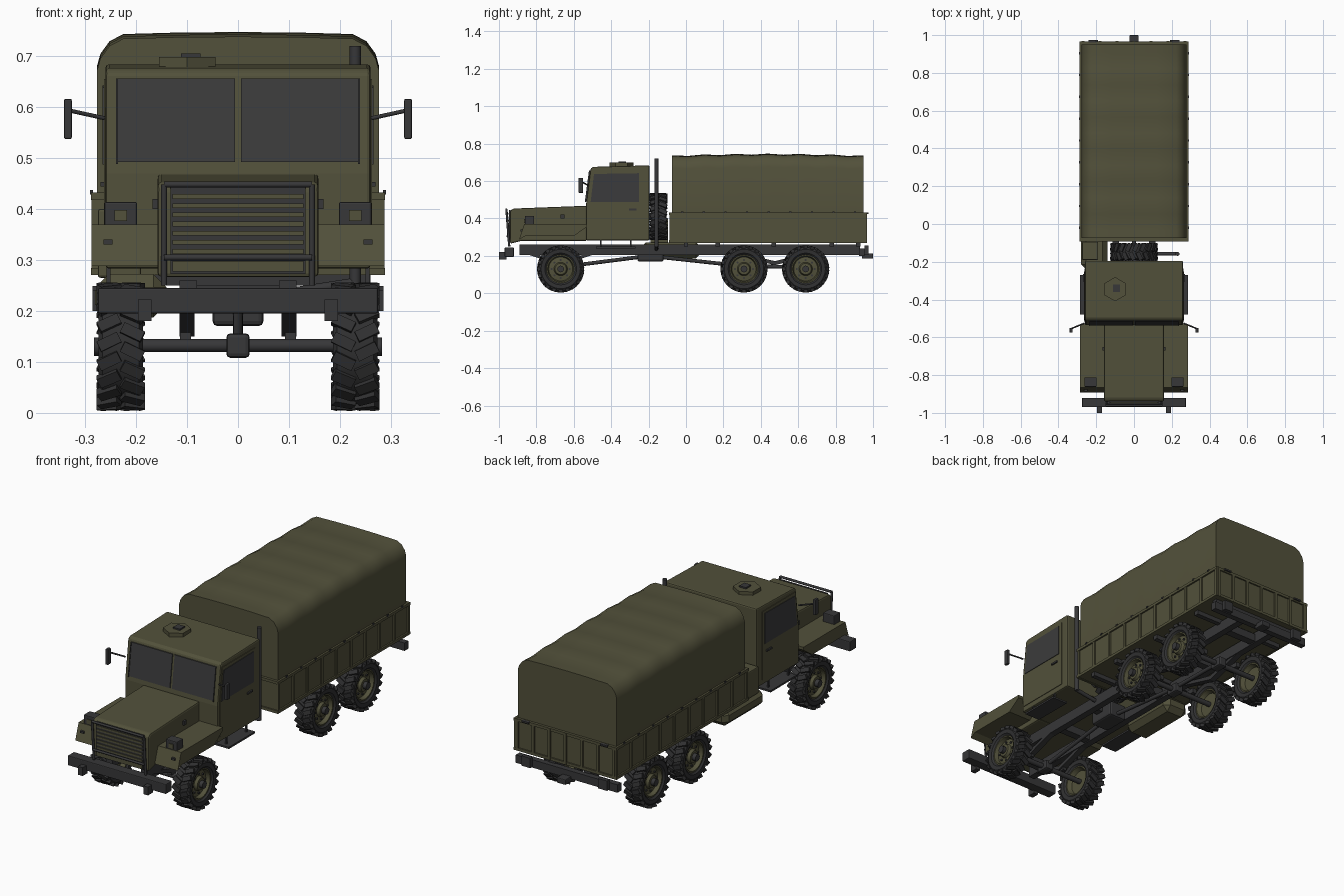
import bpy, bmesh, math
from mathutils import Matrix, Vector

cube = bpy.data.objects.get("Cube")
if cube:
    bpy.data.objects.remove(cube, do_unlink=True)


def material(name, colour):
    m = bpy.data.materials.new(name)
    m.use_nodes = True
    rgba = (*colour, 1)
    m.diffuse_color = rgba
    m.node_tree.nodes["Principled BSDF"].inputs["Base Color"].default_value = rgba
    return m


OLIVE = material("olive paint", (.085, .082, .043))
DARK = material("dark grey metal", (.038, .038, .04))
GLASS = material("dark glass", (.044, .044, .045))
RUBBER = material("black rubber", (.03, .03, .031))


def finish(name, bm, mat, smooth=False, bevel=0):
    bmesh.ops.recalc_face_normals(bm, faces=bm.faces)
    mesh = bpy.data.meshes.new(name)
    bm.to_mesh(mesh)
    bm.free()
    mesh.materials.append(mat)
    ob = bpy.data.objects.new(name, mesh)
    bpy.context.collection.objects.link(ob)
    if smooth:
        bpy.ops.object.select_all(action='DESELECT')
        ob.select_set(True)
        bpy.context.view_layer.objects.active = ob
        bpy.ops.object.shade_smooth_by_angle(angle=math.radians(35))
    if bevel:
        mod = ob.modifiers.new("bevel", 'BEVEL')
        mod.width, mod.segments = bevel, 2
    return ob


def add_box(bm, lo, hi):
    lo, hi = Vector(lo), Vector(hi)
    bmesh.ops.create_cube(bm, matrix=Matrix.Translation((lo + hi) / 2) @ Matrix.Diagonal((*(hi - lo), 1)))


def boxes(name, mat, corners, mirror=False, bevel=0):
    bm = bmesh.new()
    for lo, hi in corners:
        add_box(bm, lo, hi)
        if mirror:
            add_box(bm, (-hi[0], *lo[1:]), (-lo[0], *hi[1:]))
    return finish(name, bm, mat, bevel=bevel)


def rods(name, mat, paths, r, mirror=False, sides=12):
    bm = bmesh.new()
    for path in paths:
        for a, b in zip(path, path[1:]):
            for s in ((1, -1) if mirror else (1,)):
                p, q = (Vector((s * v[0], v[1], v[2])) for v in (a, b))
                turn = (q - p).to_track_quat('Z', 'Y').to_matrix().to_4x4()
                bmesh.ops.create_cone(bm, cap_ends=True, segments=sides, radius1=r, radius2=r,
                                      depth=(q - p).length, matrix=Matrix.Translation((p + q) / 2) @ turn)
    return finish(name, bm, mat, smooth=True)


def side_profile(name, mat, points, x0, x1, mirror=False, bevel=0):
    """Extrude a side outline of (y, z) points across x."""
    bm = bmesh.new()
    for s in ((1, -1) if mirror else (1,)):
        ends = [[bm.verts.new((s * x, y, z)) for y, z in points] for x in (x0, x1)]
        for ring in ends:
            bm.faces.new(ring)
        for i in range(len(points)):
            j = (i + 1) % len(points)
            bm.faces.new((ends[0][i], ends[0][j], ends[1][j], ends[1][i]))
    return finish(name, bm, mat, bevel=bevel)


def lathe(bm, profile, n=32):
    """Turn a closed outline of (x, radius) points about the x axis."""
    rings = [[bm.verts.new((x, r * math.sin(t), r * math.cos(t))) for x, r in profile]
             for t in (2 * math.pi * i / n for i in range(n))]
    for i in range(n):
        for j in range(len(profile)):
            k = (j + 1) % len(profile)
            bm.faces.new((rings[i][j], rings[i][k], rings[i - 1][k], rings[i - 1][j]))


# Wheel: tyre with slanted lugs, dished rim, hub with bolts
bm = bmesh.new()
lathe(bm, [(.03, .072), (.042, .085), (.044, .105), (.036, .117),
           (-.036, .117), (-.044, .105), (-.042, .085), (-.03, .072)])
LUGS = 20
for i in range(LUGS):
    for s in (1, -1):
        angle = 2 * math.pi * (i + s / 4) / LUGS
        bmesh.ops.create_cube(bm, matrix=Matrix.Rotation(angle, 4, 'X') @ Matrix.Translation((s * .023, 0, .117))
                              @ Matrix.Rotation(s * .45, 4, 'Z') @ Matrix.Diagonal((.044, .022, .016, 1)))
tyre = finish("tyre", bm, RUBBER, smooth=True)
bm = bmesh.new()
lathe(bm, [(.034, .078), (.034, .07), (.014, .064), (.018, .036), (.032, .03), (.034, .001),
           (-.012, .001), (-.012, .06), (-.034, .07), (-.034, .078)])
rim = finish("rim", bm, OLIVE, smooth=True)
bolts = [((.014, .048 * math.sin(t), .048 * math.cos(t)), (.022, .048 * math.sin(t), .048 * math.cos(t)))
         for t in (math.pi * i / 4 for i in range(8))]
hub = rods("hub", DARK, bolts, .006, sides=6)
cap = rods("hub_cap", DARK, [((.03, 0, 0), (.052, 0, 0))], .018)
AXLES = (-.67, .31, .64)
places = [(s * .23, y, .13, 0 if s > 0 else math.pi) for y in AXLES for s in (1, -1)]
places.append((0, -.147, .41, -math.pi / 2))  # spare behind the cab
originals = (tyre, rim, hub, cap)
for i, (x, y, z, turn) in enumerate(places):
    for part in originals:
        ob = part if i == 0 else part.copy()
        if i:
            bpy.context.collection.objects.link(ob)
        ob.location, ob.rotation_euler = (x, y, z), (0, 0, turn)

# Chassis
boxes("frame_rail", DARK, [((.08, -.89, .205), (.115, .93, .26))], mirror=True)
boxes("cross_member", DARK, [((-.09, y - .02, .21), (.09, y + .02, .25))
                             for y in (-.8, -.45, -.2, .1, .47, .8)])
boxes("bed_bearer", DARK, [((-.26, y - .012, .25), (.26, y + .012, .275)) for y in (0, .17, .47, .78, .92)])
rods("axle", DARK, [((-.24, y, .132), (.24, y, .132)) for y in AXLES], .013)
boxes("differential", DARK, [((-.023, y - .035, .108), (.023, y + .035, .156)) for y in AXLES], bevel=.008)
rods("drive_shaft", DARK, [((0, -.67, .14), (0, -.2, .2), (0, .31, .145), (0, .64, .14))], .01)
boxes("gearbox", DARK, [((-.05, -.26, .17), (.05, -.12, .25))], bevel=.01)
for y in (-.67, .475):
    half = .17 if y < 0 else .2
    side_profile("leaf_spring", DARK, [(y - half, .205), (y, .15), (y + half, .205), (y + half, .22),
                                       (y, .172), (y - half, .22)], .085, .115, mirror=True)
boxes("spring_block", DARK, [((.092, y - .025, .143), (.114, y + .025, .168)) for y in AXLES], mirror=True)

# Bumpers, hooks and hitch
boxes("front_bumper", DARK, [((-.275, -.97, .195), (.275, -.92, .245))], bevel=.004)
boxes("front_tow_hook", DARK, [((.17, -1, .18), (.196, -.96, .222))], mirror=True)
boxes("rear_bumper", DARK, [((-.285, .925, .2), (.285, .955, .24))])
boxes("rear_hitch", DARK, [((-.025, .94, .185), (.025, 1, .213))], bevel=.005)
boxes("tail_lamp", DARK, [((.19, .955, .205), (.24, .975, .255))], mirror=True)

# Bonnet, grille and wings
side_profile("bonnet", OLIVE, [(-.94, .265), (-.94, .44), (-.925, .453), (-.53, .468), (-.53, .28), (-.88, .28)],
             -.158, .158, bevel=.008)
boxes("grille_panel", DARK, [((-.132, -.946, .272), (.132, -.938, .445))])
boxes("grille_slat", OLIVE, [((-.128, -.95, .312 + i * .018), (.128, -.94, .321 + i * .018)) for i in range(7)]
      + [((-.128, -.95, .277), (.128, -.94, .298))])
rods("grille_guard", DARK, [((.145, -.945, .25), (.145, -.96, .448), (0, -.96, .448)),
                            ((.145, -.955, .305), (0, -.955, .305))], .006, mirror=True)
side_profile("wing", OLIVE, [(-.892, .288), (-.865, .37), (-.53, .37), (-.53, .355), (-.6, .306), (-.86, .306)],
             .155, .287, mirror=True)
boxes("headlamp", DARK, [((.198, -.862, .366), (.262, -.812, .414))], mirror=True, bevel=.004)
boxes("headlamp_lens", OLIVE, [((.218, -.866, .376), (.242, -.86, .398))], mirror=True)
boxes("marker_lamp", DARK, [((.246, -.886, .33), (.264, -.875, .34))], mirror=True)
boxes("bonnet_latch", DARK, [((.156, -.67, .4), (.168, -.65, .42))], mirror=True)

# Cab
side_profile("cab", OLIVE, [(-.535, .283), (-.535, .47), (-.51, .668), (-.495, .676), (-.195, .684), (-.195, .283)],
             -.26, .26, bevel=.007)
side_profile("windscreen", GLASS, [(-.537, .492), (-.516, .656), (-.508, .656), (-.529, .492)],
             .006, .237, mirror=True)
side_profile("wiper", DARK, [(-.541, .488), (-.519, .656), (-.515, .656), (-.535, .488)], .235, .239, mirror=True)
side_profile("door", OLIVE, [(-.52, .31), (-.52, .48), (-.502, .655), (-.235, .655), (-.235, .31)],
             .259, .263, mirror=True)
side_profile("side_window", GLASS, [(-.51, .487), (-.492, .638), (-.252, .642), (-.252, .487)],
             .26, .266, mirror=True)
boxes("door_handle", DARK, [((.262, -.305, .444), (.27, -.265, .453))], mirror=True)
rods("roof_hatch", OLIVE, [((-.1, -.345, .675), (-.1, -.345, .698))], .064, sides=6)
boxes("hatch_vent", DARK, [((-.112, -.36, .695), (-.074, -.32, .705))])
rods("mirror_arm", DARK, [((.262, -.525, .578), (.335, -.555, .594))], .004, mirror=True)
boxes("mirror", DARK, [((.326, -.575, .537), (.341, -.55, .616))], mirror=True, bevel=.003)
boxes("step", DARK, [((.2, -.48, .24), (.285, -.27, .249))]
      + [((.25, y, .245), (.258, y + .008, .29)) for y in (-.46, -.3)], mirror=True)
rods("exhaust_stack", DARK, [((.23, -.158, .25), (.23, -.158, .72))], .011)
rods("exhaust_pipe", DARK, [((.23, -.158, .255), (.1, -.158, .235))], .01)

# Fuel tank on the right side
tank = boxes("fuel_tank", OLIVE, [((-.28, -.24, .187), (-.14, .08, .272))])
tank.modifiers.new("rounded", 'BEVEL').width = .026
boxes("side_locker", OLIVE, [((-.275, -.19, .265), (-.19, -.095, .4))], bevel=.005)

# Cargo bed with posts and rails
boxes("cargo_bed", OLIVE, [((-.28, -.085, .272), (.28, .96, .43))])
boxes("bed_rail", OLIVE, [((.278, -.09, z), (.288, .967, z + .014)) for z in (.27, .418)], mirror=True)
boxes("bed_post", OLIVE, [((.278, y - .007, .272), (.287, y + .007, .43))
                          for y in (-.08 + i * .1155 for i in range(10))], mirror=True)
boxes("tail_post", OLIVE, [((x - .007, .955, .272), (x + .007, .968, .43)) for x in (i * .09 - .27 for i in range(7))])
boxes("end_rail", OLIVE, [((-.288, y, z), (.288, y + .012, z + .014)) for y in (-.092, .955) for z in (.27, .418)])
boxes("canvas_hook", DARK, [((.284, y - .006, .428), (.29, y + .006, .437))
                            for y in (-.02 + i * .1155 for i in range(9))], mirror=True)
boxes("tail_latch", DARK, [((.2, .96, .425), (.24, .975, .433))], mirror=True)

# Canvas cover, sagging between its hoops
half = [(.277, .425), (.277, .67), (.27, .695), (.252, .72), (.225, .734), (.12, .737)]
section = half + [(0, .738)] + [(-x, z) for x, z in reversed(half)]
bm = bmesh.new()
rings = []
STEPS = 24
for i in range(STEPS + 1):
    t = i / STEPS
    lift = .009 * math.sin(math.pi * t) - .006 * math.sin(6 * math.pi * t) ** 2
    rings.append([bm.verts.new((x, -.075 + 1.025 * t, z + (lift if z > .6 else 0))) for x, z in section])
for a, b in zip(rings, rings[1:]):
    for j in range(len(section) - 1):
        bm.faces.new((a[j], a[j + 1], b[j + 1], b[j]))
bm.faces.new(rings[0])
bm.faces.new(rings[-1])
finish("canvas_cover", bm, OLIVE, smooth=True)
